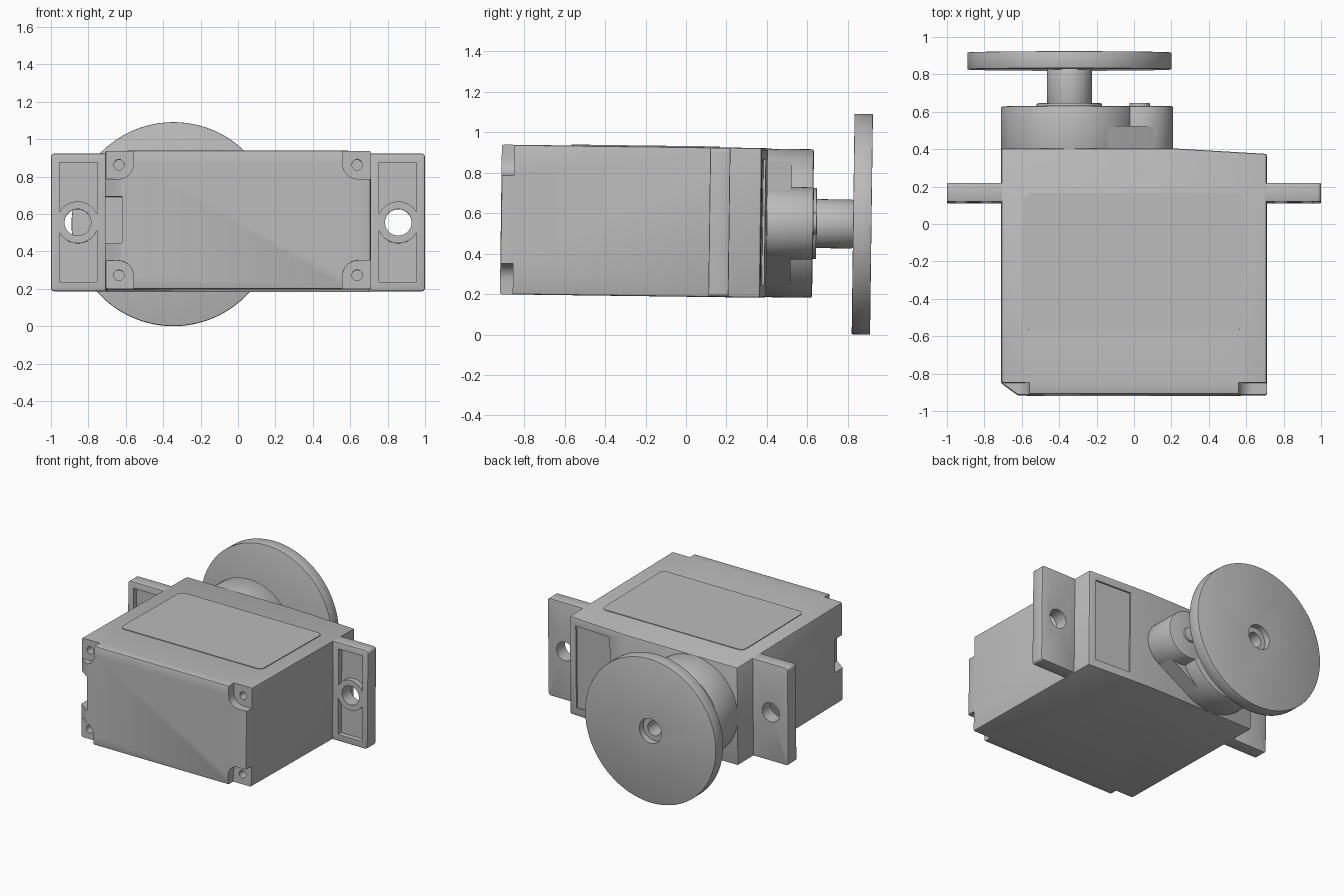
import bpy, bmesh, math
from mathutils import Matrix, Vector

if "Cube" in bpy.data.objects:
    bpy.data.objects.remove(bpy.data.objects["Cube"])

grey = bpy.data.materials.new("plain_grey")
grey.use_nodes = True
grey.diffuse_color = (0.5, 0.5, 0.5, 1)
grey.node_tree.nodes["Principled BSDF"].inputs["Base Color"].default_value = (0.5, 0.5, 0.5, 1)

# The whole motor leans very slightly about x
POSE = Matrix.Translation((0, 0, 0.557)) @ Matrix.Rotation(math.radians(-0.75), 4, 'X')
HALF = 0.37       # half height of the case
SHAFT_X = -0.345  # output shaft position
GEAR_X = 0.03     # small gear position


def circle(cx, cz, r, n=64):
    return [(cx + r * math.cos(2 * math.pi * i / n), cz + r * math.sin(2 * math.pi * i / n))
            for i in range(n)]


def rect(x0, x1, z0, z1):
    return [(x0, z0), (x1, z0), (x1, z1), (x0, z1)]


def rounded(x0, x1, z0, z1, r, n=6):
    pts = []
    corners = [(x1 - r, z1 - r), (x0 + r, z1 - r), (x0 + r, z0 + r), (x1 - r, z0 + r)]
    for k, (cx, cz) in enumerate(corners):
        for i in range(n + 1):
            a = (k + i / n) * math.pi / 2
            pts.append((cx + r * math.cos(a), cz + r * math.sin(a)))
    return pts


def prism(name, pts, lo, hi, bevel=0, axis='y'):
    """Extrude a profile along y (points are x, z) or along z (points are x, y)."""
    def place(p, h):
        return (p[0], h, p[1]) if axis == 'y' else (p[0], p[1], h)
    bm = bmesh.new()
    face = bm.faces.new([bm.verts.new(place(p, lo)) for p in pts])
    ext = bmesh.ops.extrude_face_region(bm, geom=[face])
    shift = Vector(place((0, 0), hi - lo))
    bmesh.ops.translate(bm, vec=shift,
                        verts=[v for v in ext["geom"] if isinstance(v, bmesh.types.BMVert)])
    bmesh.ops.recalc_face_normals(bm, faces=bm.faces)
    if bevel:
        sharp = [e for e in bm.edges if e.calc_face_angle(0) > math.radians(25)]
        bmesh.ops.bevel(bm, geom=sharp, offset=bevel, segments=2, profile=0.5, affect='EDGES')
    mesh = bpy.data.meshes.new(name)
    bm.to_mesh(mesh)
    bm.free()
    obj = bpy.data.objects.new(name, mesh)
    bpy.context.collection.objects.link(obj)
    return obj


def cut(obj, cutters):
    for c in cutters:
        c.hide_render = True
        mod = obj.modifiers.new("cut", 'BOOLEAN')
        mod.operation, mod.solver, mod.object = 'DIFFERENCE', 'EXACT', c
    graph = bpy.context.evaluated_depsgraph_get()
    mesh = bpy.data.meshes.new_from_object(obj.evaluated_get(graph))
    obj.modifiers.clear()
    obj.data = mesh
    for c in cutters:
        bpy.data.objects.remove(c)


parts = []

# Main case, with a bevelled cable edge and a slightly sloping back
case = prism("case", [(-0.71, -0.85), (-0.62, -0.915), (0.71, -0.915),
                      (0.71, 0.37), (0.2, 0.4), (-0.71, 0.4)], -HALF, HALF, 0.01, 'z')
cutters = [
    prism("cable_slot", rect(-0.8, -0.62, -0.125, 0.125), -1, -0.76),
    prism("back_recess", [(0.36, 0.379), (0.655, 0.361), (0.655, 0.45), (0.36, 0.45)],
          -0.31, 0.31, 0, 'z'),
]
for sx in (-1, 1):
    for sz in (-1, 1):
        xs = sorted((sx * 0.56, sx * 0.9))
        zs = sorted((sz * 0.218, sz * 0.6))
        cutters.append(prism("corner_notch", rounded(*xs, *zs, 0.08), -1, -0.852))
        cutters.append(prism("screw_hole", circle(sx * 0.637, sz * 0.295, 0.028, 24), -0.9, -0.74))
cut(case, cutters)
parts.append(case)

# Faint raised panel on the upper side
parts.append(prism("top_panel", rounded(-0.59, 0.59, -0.57, 0.16, 0.04),
                   HALF - 0.01, HALF + 0.005, 0, 'z'))

# Mounting flanges with pocketed fronts and a bolt boss
for side, sx in (("left", 1), ("right", -1)):
    xs = sorted((sx * 0.68, sx))
    flange = prism(side + "_flange", rounded(*xs, -0.368, 0.368, 0.02), 0.115, 0.215, 0.006)
    xs = sorted((sx * 0.755, sx * 0.955))
    pocket = prism("pocket", rect(*xs, -0.32, 0.32), 0.05, 0.155)
    cut(pocket, [prism("boss", circle(sx * 0.857, 0, 0.112), 0, 0.3)])
    cut(flange, [pocket, prism("bolt_hole", circle(sx * 0.857, 0, 0.071, 48), 0, 0.3)])
    parts.append(flange)

# Gear housing: tapered base joining two round towers
R, r = 0.366, 0.178
tangent = math.acos((R - r) / (GEAR_X - SHAFT_X))
N = 40
outline = []
for i in range(N + 1):
    a = tangent + (2 * math.pi - 2 * tangent) * i / N
    outline.append((SHAFT_X + R * math.cos(a), R * math.sin(a)))
for i in range(N // 2 + 1):
    a = -tangent + 2 * tangent * i / (N // 2)
    outline.append((GEAR_X + r * math.cos(a), r * math.sin(a)))
parts.append(prism("gear_housing_base", outline, 0.36, 0.52))
parts.append(prism("main_gear_tower", circle(SHAFT_X, 0, R + 0.001, 80), 0.36, 0.628, 0.01))
parts.append(prism("small_gear_tower", circle(GEAR_X, 0, r + 0.001), 0.36, 0.63, 0.01))
parts.append(prism("bearing_ring", circle(SHAFT_X, 0, 0.175), 0.6, 0.645, 0.004))
parts.append(prism("gear_pin", circle(GEAR_X, 0, 0.055, 32), 0.6, 0.647, 0.004))

# Output shaft and round horn, with a stepped screw hole
shaft = prism("output_shaft", circle(SHAFT_X, 0, 0.121), 0.62, 0.835, 0.015)
cut(shaft, [prism("shaft_bore", circle(SHAFT_X, 0, 0.055, 32), 0.74, 1)])
horn = prism("round_horn", circle(SHAFT_X, 0, 0.545, 96), 0.826, 0.917, 0.004)
cut(horn, [prism("wide_bore", circle(SHAFT_X, 0, 0.092, 48), 0.87, 1),
           prism("narrow_bore", circle(SHAFT_X, 0, 0.055, 32), 0.7, 1)])
parts += [shaft, horn]

# Finish: pose, colour and shading
for obj in parts:
    mesh = obj.data
    mesh.transform(POSE)
    mesh.materials.clear()
    mesh.materials.append(grey)
    mesh.shade_smooth()
    mesh.set_sharp_from_angle(angle=math.radians(30))
